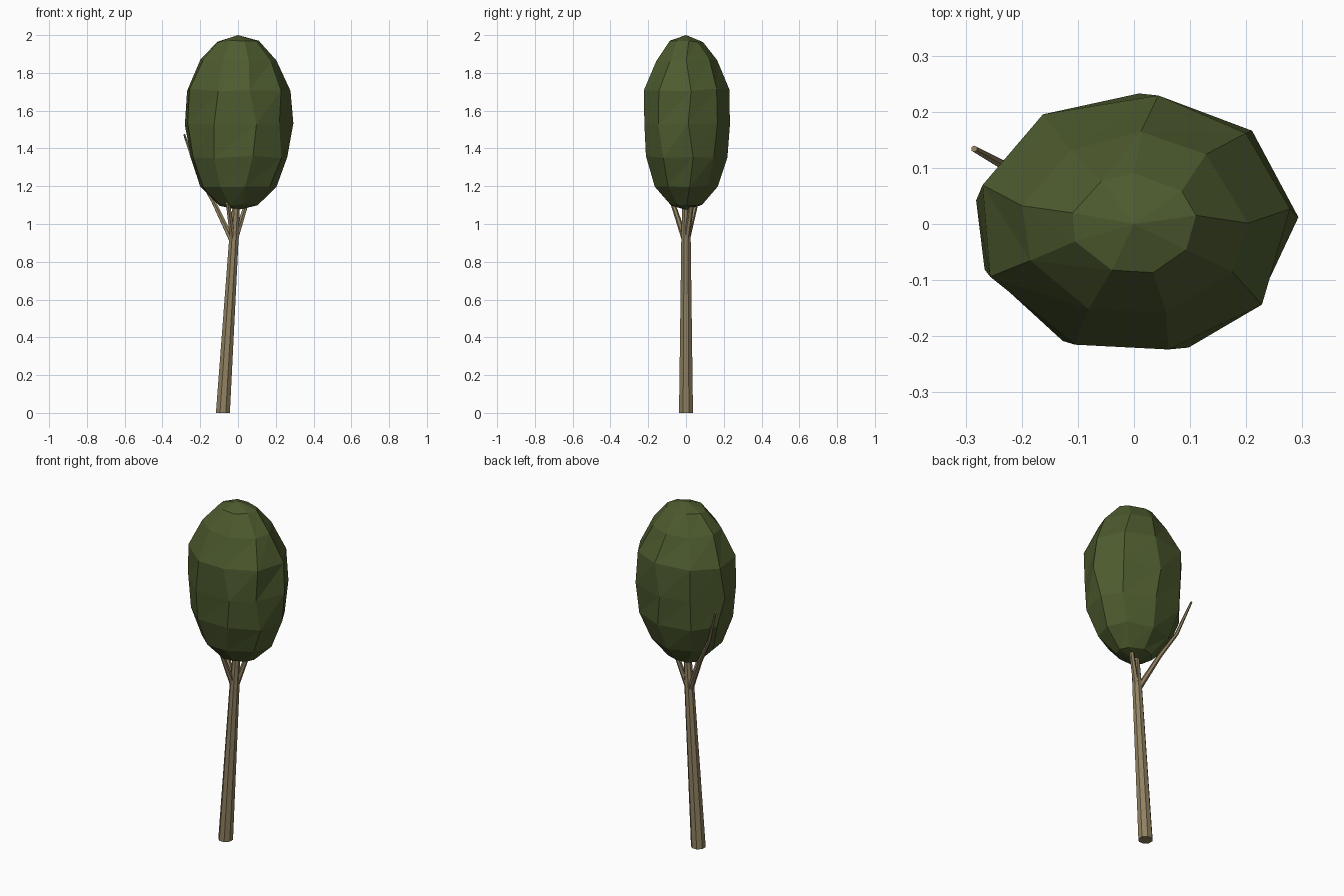
import bpy, math, random
from mathutils import Vector

if "Cube" in bpy.data.objects:
    bpy.data.objects.remove(bpy.data.objects["Cube"])

random.seed(4)

def material(name, rgb):
    m = bpy.data.materials.new(name)
    m.diffuse_color = (*rgb, 1)
    m.use_nodes = True
    m.node_tree.nodes["Principled BSDF"].inputs["Base Color"].default_value = m.diffuse_color
    return m

leaf = material("leaf green", (0.075, 0.105, 0.028))
bark = material("bark tan", (0.28, 0.22, 0.12))

def add_mesh(name, verts, faces, mat):
    me = bpy.data.meshes.new(name)
    me.from_pydata(verts, [], faces)
    me.materials.append(mat)
    ob = bpy.data.objects.new(name, me)
    bpy.context.collection.objects.link(ob)
    return ob

def tube(name, path, radii, sides):
    """Capped tapering tube along a path, horizontal-ish rings."""
    pts = [Vector(p) for p in path]
    verts, faces = [], []
    for i, (p, r) in enumerate(zip(pts, radii)):
        d = (pts[min(i + 1, len(pts) - 1)] - pts[max(i - 1, 0)]).normalized()
        if i == 0 and p.z == 0:
            d = Vector((0, 0, 1))
        q = Vector((0, 0, 1)).rotation_difference(d)
        for k in range(sides):
            a = 2 * math.pi * (k + 0.5) / sides
            verts.append(p + q @ Vector((r * math.cos(a), r * math.sin(a), 0)))
    for i in range(len(pts) - 1):
        for k in range(sides):
            n = (k + 1) % sides
            a, b = i * sides, (i + 1) * sides
            faces.append((a + k, a + n, b + n, b + k))
    faces.append(tuple(reversed(range(sides))))
    faces.append(tuple(range(len(verts) - sides, len(verts))))
    return add_mesh(name, verts, faces, bark)

# Leaning trunk, running up into the crown
tube("trunk", [(-0.08, 0, 0), (-0.022, 0, 0.92), (-0.003, 0, 1.2), (0.01, 0, 1.5)],
     [0.04, 0.027, 0.018, 0.009], 8)

# Branches from the fork; the back left one pokes out of the crown
branches = {
    "back_left_branch": [(-0.025, 0, 0.9), (-0.13, 0.055, 1.12), (-0.215, 0.095, 1.27), (-0.285, 0.134, 1.475)],
    "front_branch": [(-0.025, 0, 0.9), (-0.053, -0.07, 1.11), (-0.075, -0.11, 1.28), (-0.09, -0.14, 1.45)],
    "right_branch": [(-0.02, 0, 0.9), (0.045, 0.03, 1.11), (0.1, 0.05, 1.28), (0.15, 0.06, 1.45)],
}
for name, path in branches.items():
    tube(name, path, [0.017, 0.0125, 0.010, 0.006], 6)

# Faceted crown: nine-sided rings (height, radius), slightly jittered
rings = [(1.10, 0.105), (1.20, 0.205), (1.355, 0.268), (1.53, 0.288),
         (1.71, 0.284), (1.865, 0.2), (1.968, 0.11)]
N = 9
verts = [(0, 0, 1.075)]
for z, r in rings:
    for k in range(N):
        a = math.radians(5 + 360 * k / N + random.uniform(-5, 5))
        s = r * random.uniform(0.98, 1.02)
        verts.append((s * math.cos(a), 0.815 * s * math.sin(a), z + random.uniform(-0.006, 0.006)))
top = len(verts)
verts.append((0, 0, 2.0))
faces = []
for k in range(N):
    n = (k + 1) % N
    faces.append((0, 1 + n, 1 + k))
    faces.append((top, top - N + k, top - N + n))
    for i in range(len(rings) - 1):
        a, b = 1 + i * N, 1 + (i + 1) * N
        faces.append((a + k, a + n, b + n))
        faces.append((a + k, b + n, b + k))
add_mesh("crown", verts, faces, leaf)
